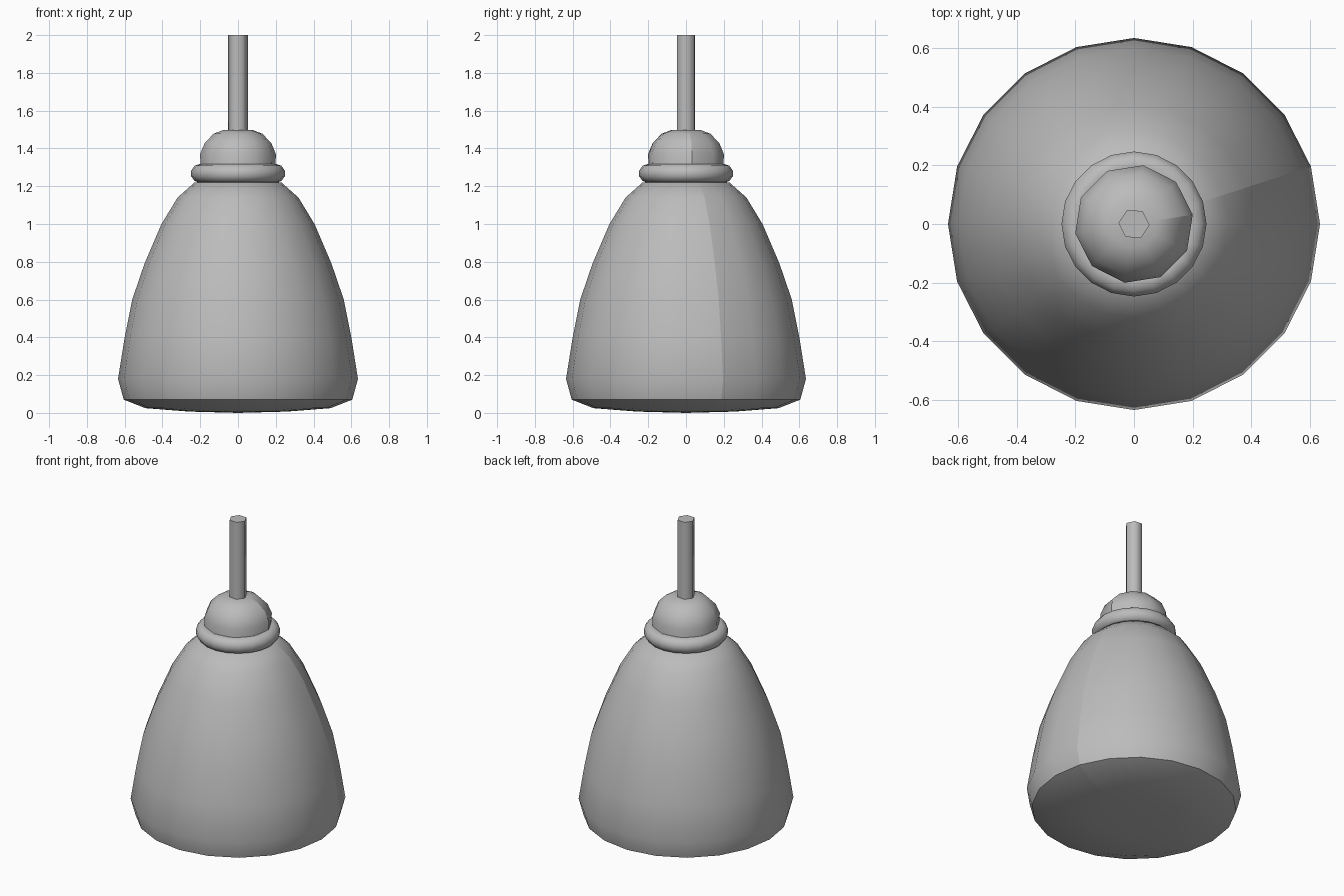
import bpy, bmesh, math

cube = bpy.data.objects.get("Cube")
if cube:
    bpy.data.objects.remove(cube, do_unlink=True)

GREY = (0.5, 0.5, 0.5, 1.0)
mat = bpy.data.materials.new("plain grey")
mat.use_nodes = True
mat.diffuse_color = GREY
mat.node_tree.nodes["Principled BSDF"].inputs["Base Color"].default_value = GREY


def lathe(name, profile, sides, start, crisp=(), seam=False, closed=False):
    """Turn a (radius, height) profile about z; crisp lists the sharp rings."""
    bm = bmesh.new()
    rings = []
    for r, z in profile:
        if r == 0:
            rings.append([bm.verts.new((0, 0, z))] * sides)
            continue
        angles = [math.radians(start) + math.tau * i / sides for i in range(sides)]
        rings.append([bm.verts.new((r * math.cos(a), r * math.sin(a), z)) for a in angles])
    pairs = list(zip(rings, rings[1:]))
    if closed:
        pairs.append((rings[-1], rings[0]))
    for low, high in pairs:
        for i in range(sides):
            j = (i + 1) % sides
            corners = dict.fromkeys((low[i], low[j], high[j], high[i]))
            bm.faces.new(list(corners)).smooth = True
    bmesh.ops.recalc_face_normals(bm, faces=bm.faces)
    # sharp rims and the seam line
    for k in crisp:
        for i in range(sides):
            bm.edges.get((rings[k][i], rings[k][(i + 1) % sides])).smooth = False
    if seam:
        for low, high in pairs:
            if low[0] is not low[1] and high[0] is not high[1]:
                bm.edges.get((low[0], high[0])).smooth = False
    mesh = bpy.data.meshes.new(name)
    bm.to_mesh(mesh)
    bm.free()
    mesh.materials.append(mat)
    obj = bpy.data.objects.new(name, mesh)
    bpy.context.collection.objects.link(obj)
    return obj


# bell-shaped shade with a shallow domed underside
lathe("lamp_shade",
      [(0, 0), (0.26, 0.007), (0.49, 0.025), (0.605, 0.07), (0.635, 0.18), (0.6, 0.4),
       (0.56, 0.6), (0.495, 0.79), (0.405, 1.0), (0.32, 1.14), (0.23, 1.22), (0, 1.24)],
      20, 18, crisp=[3], seam=True)

# rounded collar ring
tube = [math.tau * (i + 0.5) / 10 for i in range(10)]
lathe("collar_ring",
      [(0.2 + 0.05 * math.cos(a), 1.268 + 0.05 * math.sin(a)) for a in tube],
      20, 0, closed=True)

# domed cap
lathe("cap",
      [(0, 1.26), (0.2, 1.26), (0.203, 1.37), (0.178, 1.43), (0.13, 1.478),
       (0.08, 1.497), (0, 1.5)],
      10, 9, crisp=[1], seam=True)

# hanging stem
lathe("stem", [(0, 1.45), (0.053, 1.45), (0.053, 2.0), (0, 2.0)], 6, -4, crisp=[1, 2])
